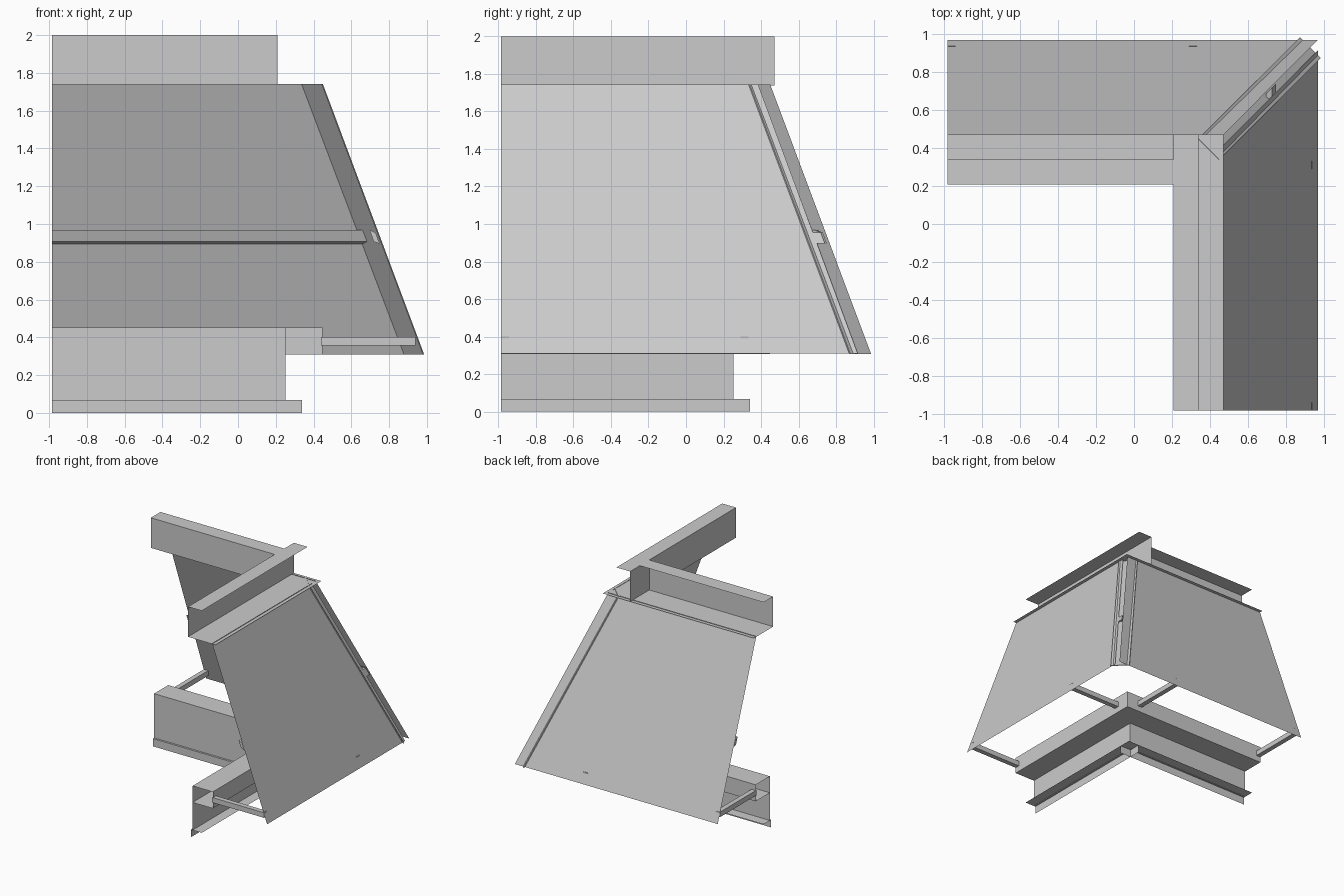
import bpy, bmesh
from mathutils import Vector

if "Cube" in bpy.data.objects:
    bpy.data.objects.remove(bpy.data.objects["Cube"])

START = -0.985


def make(name, verts, faces):
    mesh = bpy.data.meshes.new(name)
    mesh.from_pydata(verts, [], faces)
    bm = bmesh.new()
    bm.from_mesh(mesh)
    bmesh.ops.recalc_face_normals(bm, faces=bm.faces)
    bm.to_mesh(mesh)
    bm.free()
    ob = bpy.data.objects.new(name, mesh)
    bpy.context.collection.objects.link(ob)
    return ob


def place(side, d, t, z):
    # d = distance outward from the wall, t = distance along the wall
    return (t, d, z) if side == "back" else (d, t, z)


def strip(name, side, profile, ends, start=START, closed=False):
    """Extrude a (distance, height) profile along one wall."""
    n = len(profile)
    if not isinstance(ends, (list, tuple)):
        ends = [ends] * n
    verts = [place(side, d, start, z) for d, z in profile]
    verts += [place(side, d, e, z) for (d, z), e in zip(profile, ends)]
    faces = [(i, (i + 1) % n, n + (i + 1) % n, n + i)
             for i in range(n if closed else n - 1)]
    if closed:
        faces += [tuple(range(n)), tuple(range(2 * n - 1, n - 1, -1))]
    return make(f"{side}_{name}", verts, faces)


def slope(z):
    return 0.44 + (1.742 - z) * 0.53 / 1.432


for side in ("back", "right"):
    is_back = side == "back"
    # upper channel: narrow top flange, web, wide base flange
    strip("upper_channel", side,
          [(0.34, 2.0), (0.208, 2.0), (0.208, 1.738), (0.472, 1.738)],
          0.208 if is_back else 0.472)
    # sloping panel, mitred at the hip
    gap = 0.0 if is_back else 0.055
    top, low = slope(1.742), slope(0.31)
    strip("sloping_panel", side, [(top, 1.742), (low, 0.31)],
          [top - gap, low - gap])
    # purlin behind the panel
    rail = [(slope(0.955) - 0.003, 0.955), (slope(0.895) - 0.003, 0.895),
            (slope(0.895) - 0.035, 0.907), (slope(0.955) - 0.035, 0.968)]
    strip("purlin", side, rail, [d - 0.01 for d, z in rail], closed=True)
    # lower beam: web with a hollow box at the top
    strip("lower_web", side, [(0.252, 0.065), (0.252, 0.452)], 0.252)
    strip("lower_box", side,
          [(0.252, 0.452), (0.447, 0.452), (0.447, 0.308), (0.252, 0.308)],
          [0.252, 0.447, 0.447, 0.252])
    # angle along the foot of the beam
    strip("foot_angle", side, [(0.235, 0.0), (0.235, 0.067), (0.34, 0.067)],
          0.34)
    # horizontal ties from the lower beam to the panel
    for i, t in enumerate((START, 0.29)):
        strip(f"tie_{i + 1}", side,
              [(0.44, 0.358), (0.94, 0.358), (0.94, 0.402), (0.44, 0.402)],
              t + 0.042, start=t, closed=True)

# diagonal hip plate under the corner
hw, th = 0.055, 0.006
pts = []
for c, z in ((0.388, 1.742), (0.925, 0.308)):
    for s, o in ((-hw, 0), (hw, 0), (hw, th), (-hw, th)):
        pts.append(Vector((c + s + o, c - s + o, z)))
make("hip_plate", pts, [(0, 1, 2, 3), (7, 6, 5, 4), (0, 4, 5, 1),
                        (1, 5, 6, 2), (2, 6, 7, 3), (3, 7, 4, 0)])
